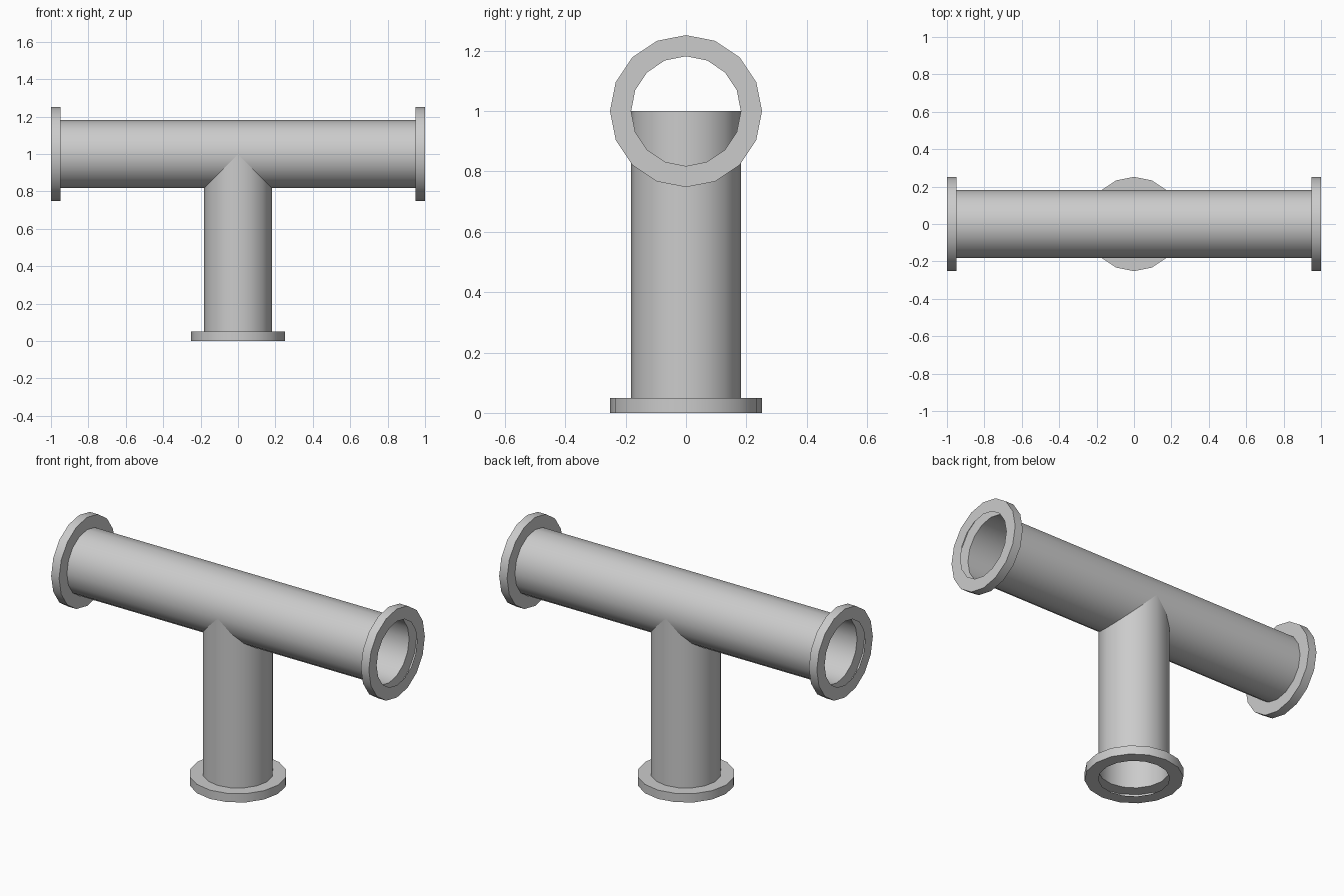
import bpy, bmesh
from math import pi, cos, sin
from mathutils import Matrix

cube = bpy.data.objects.get("Cube")
if cube:
    bpy.data.objects.remove(cube, do_unlink=True)

SIDES = 16
PIPE_R, FLANGE_R, THICK = 0.182, 0.252, 0.05

steel = bpy.data.materials.new("grey_steel")
steel.use_nodes = True
colour = (0.6, 0.6, 0.6, 1)
steel.diffuse_color = colour
steel.node_tree.nodes["Principled BSDF"].inputs["Base Color"].default_value = colour


def lathe(name, profile, matrix):
    """Open surface of revolution from (radius, height) points about local z."""
    bm = bmesh.new()
    rings = [[bm.verts.new((r * cos(2 * pi * i / SIDES), r * sin(2 * pi * i / SIDES), h))
              for i in range(SIDES)] for r, h in profile]
    for low, high in zip(rings, rings[1:]):
        for i in range(SIDES):
            j = (i + 1) % SIDES
            bm.faces.new((low[i], low[j], high[j], high[i]))
    bm.transform(matrix)
    mesh = bpy.data.meshes.new(name)
    bm.to_mesh(mesh)
    bm.free()
    mesh.materials.append(steel)
    obj = bpy.data.objects.new(name, mesh)
    bpy.context.collection.objects.link(obj)
    bpy.ops.object.select_all(action='DESELECT')
    obj.select_set(True)
    bpy.context.view_layer.objects.active = obj
    bpy.ops.object.shade_smooth_by_angle()


# Each placement starts at a pipe mouth with local z pointing into the pipe
bottom = Matrix.Identity(4)
lift = Matrix.Translation((0, 0, 1))
left = lift @ Matrix.Translation((1, 0, 0)) @ Matrix.Rotation(-pi / 2, 4, 'Y')
right = lift @ Matrix.Translation((-1, 0, 0)) @ Matrix.Rotation(pi / 2, 4, 'Y')

# Straight run and the branch that rises to its axis
lathe("main_pipe", [(PIPE_R, THICK), (PIPE_R, 2 - THICK)], right)
lathe("branch_pipe", [(PIPE_R, THICK), (PIPE_R, 1)], bottom)

# Hollow flanges: two rings joined by an outer rim
flange = [(PIPE_R, 0), (FLANGE_R, 0), (FLANGE_R, THICK), (PIPE_R, THICK)]
for side, place in (("left", left), ("right", right), ("bottom", bottom)):
    lathe(side + "_flange", flange, place)
